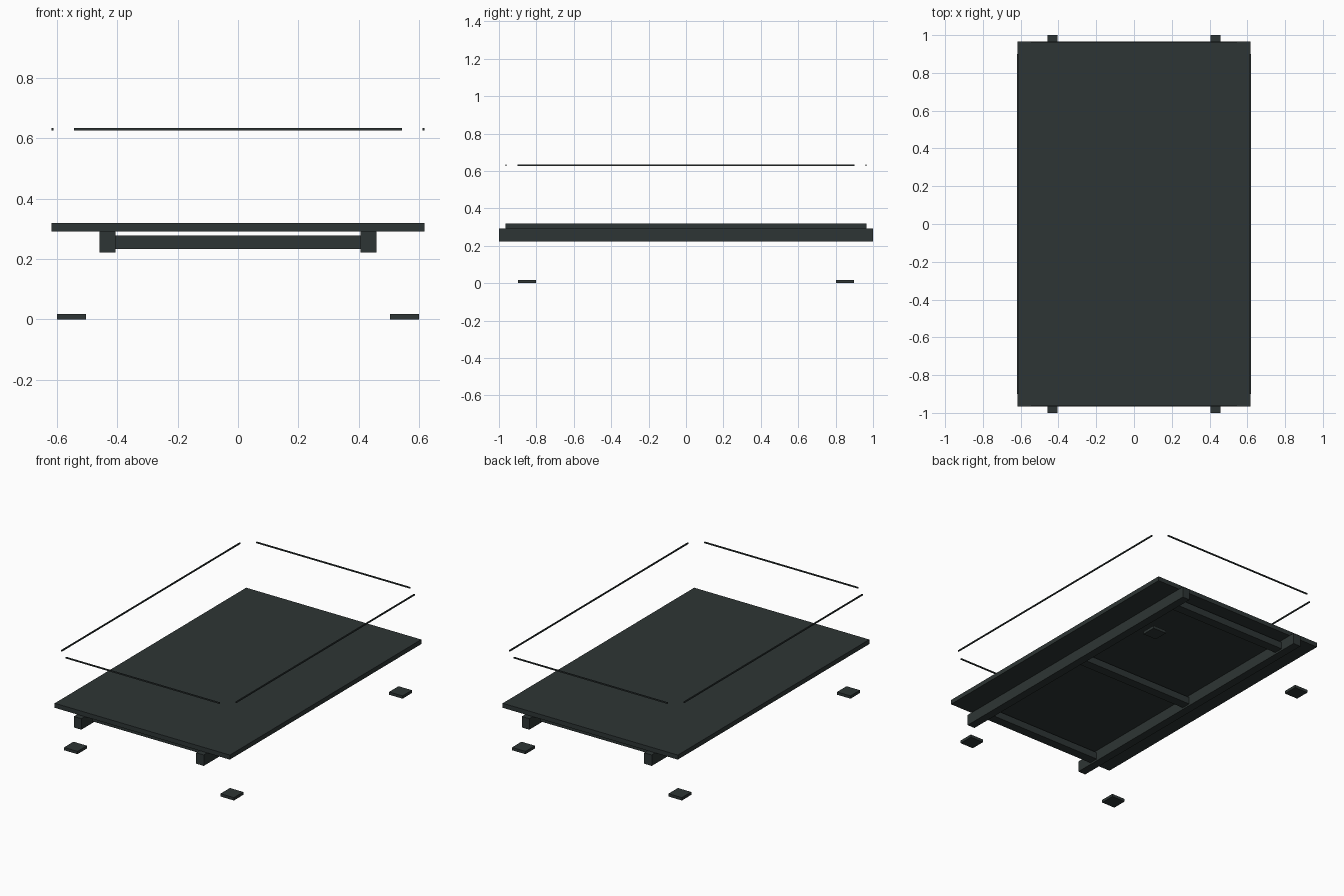
import bpy

if "Cube" in bpy.data.objects:
    bpy.data.objects.remove(bpy.data.objects["Cube"], do_unlink=True)

# Single dark slate finish
slate = bpy.data.materials.new("dark_slate")
slate.use_nodes = True
colour = (0.027, 0.036, 0.035, 1)
slate.diffuse_color = colour
slate.node_tree.nodes["Principled BSDF"].inputs["Base Color"].default_value = colour


def box(name, centre, size):
    """Axis-aligned box with its scale baked into the mesh."""
    bpy.ops.mesh.primitive_cube_add(size=1, location=centre)
    part = bpy.context.object
    part.name = name
    for v in part.data.vertices:
        v.co = [c * s for c, s in zip(v.co, size)]
    part.data.materials.append(slate)
    return part


SIDES = (("left", 1), ("right", -1))
ENDS = (("front", -1), ("back", 1))

# Flat deck panel
box("deck", (0, 0, 0.306), (1.236, 1.93, 0.029))

# Long rails under the deck, and wires floating above its long edges
for side, sx in SIDES:
    box(f"{side}_rail", (sx * 0.432, 0, 0.257), (0.053, 2, 0.07))
    box(f"{side}_wire", (sx * 0.615, 0, 0.631), (0.007, 1.8, 0.008))

# Wires above the short edges
for end, sy in ENDS:
    box(f"{end}_wire", (0, sy * 0.962, 0.631), (1.086, 0.007, 0.008))

# Cross beams between the rails
for name, y in (("front", -0.86), ("middle", 0), ("back", 0.86)):
    box(f"{name}_cross_beam", (0, y, 0.256), (0.812, 0.06, 0.045))

# Foot pads at ground level
for side, sx in SIDES:
    for end, sy in ENDS:
        box(f"{end}_{side}_foot", (sx * 0.552, sy * 0.85, 0.009), (0.095, 0.095, 0.018))
